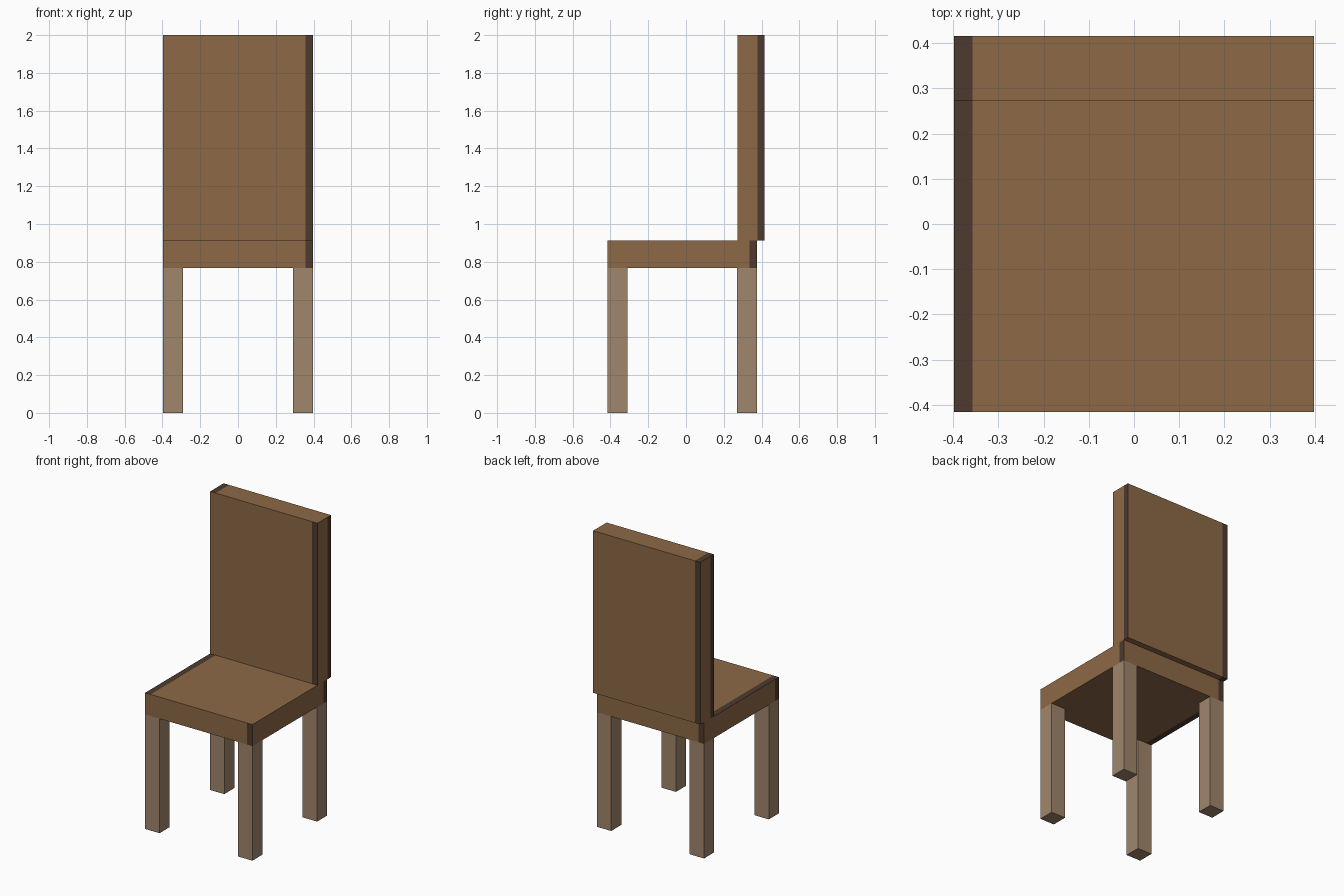
import bpy, bmesh
from mathutils import Vector

if "Cube" in bpy.data.objects:
    bpy.data.objects.remove(bpy.data.objects["Cube"])


def material(name, rgb):
    # sRGB 0-255 to linear
    lin = [((c / 255 + 0.055) / 1.055) ** 2.4 for c in rgb]
    m = bpy.data.materials.new(name)
    m.diffuse_color = (*lin, 1)
    m.use_nodes = True
    m.node_tree.nodes["Principled BSDF"].inputs["Base Color"].default_value = m.diffuse_color
    return m


BROWN = material("brown wood", (141, 105, 71))
DARK = material("dark wood trim", (77, 58, 47))
LIGHT = material("light leg wood", (160, 134, 108))


def box(name, lo, hi, mats, trim=None):
    """Box between two corners; trim = (x width, y width) of painted edge bands."""
    lo, hi = Vector(lo), Vector(hi)
    bm = bmesh.new()
    bmesh.ops.create_cube(bm, size=1)
    for v in bm.verts:
        v.co = (lo + hi) / 2 + v.co * (hi - lo)
    if trim:
        tx, ty = trim
        cuts = [((lo.x + tx, 0, 0), (1, 0, 0)), ((hi.x - tx, 0, 0), (1, 0, 0)),
                ((0, lo.y + ty, 0), (0, 1, 0)), ((0, hi.y - ty, 0), (0, 1, 0))]
        for co, no in cuts:
            bmesh.ops.bisect_plane(bm, geom=bm.verts[:] + bm.edges[:] + bm.faces[:],
                                   plane_co=co, plane_no=no)
        bm.normal_update()
        # each side has a dark band on its right-hand edge; top and bottom at -x
        for f in bm.faces:
            n, c = f.normal, f.calc_center_median()
            if n.y < -0.5:
                dark = c.x > hi.x - tx
            elif n.x > 0.5:
                dark = c.y > hi.y - ty
            elif n.x < -0.5:
                dark = c.y < lo.y + ty
            else:
                dark = c.x < lo.x + tx
            f.material_index = int(dark)
    me = bpy.data.meshes.new(name)
    bm.to_mesh(me)
    bm.free()
    for m in mats:
        me.materials.append(m)
    ob = bpy.data.objects.new(name, me)
    bpy.context.collection.objects.link(ob)
    return ob


W, FRONT, REAR, BACK = 0.398, -0.416, 0.377, 0.416
SEAT_Z, SEAT_TOP, LEG = 0.768, 0.913, 0.107

# seat and backrest
box("seat", (-W, FRONT, SEAT_Z), (W, REAR, SEAT_TOP), [BROWN, DARK], (0.041, 0.04))
box("backrest", (-W, 0.273, SEAT_TOP), (W, BACK, 2.0), [BROWN, DARK], (0.041, 0.038))

# four legs flush with the seat corners
for side, x in (("left", -W), ("right", W - LEG)):
    for end, y in (("front", FRONT), ("back", REAR - LEG)):
        box(f"{end}_{side}_leg", (x, y, 0), (x + LEG, y + LEG, SEAT_Z), [LIGHT])
